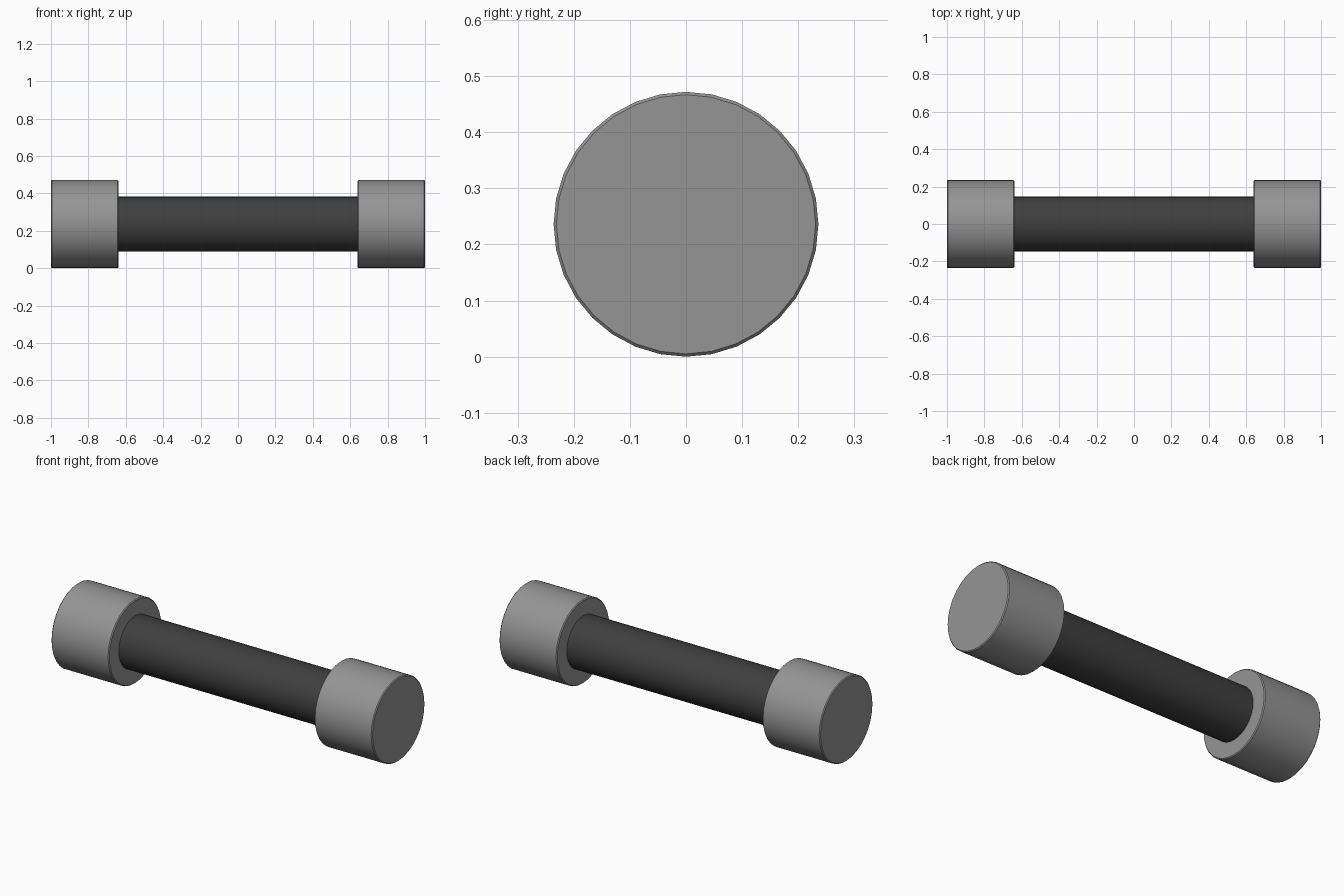
import bpy, bmesh, math
from mathutils import Matrix

if "Cube" in bpy.data.objects:
    bpy.data.objects.remove(bpy.data.objects["Cube"])

R = 0.236  # head radius, also height of the axis


def material(name, v):
    m = bpy.data.materials.new(name)
    m.diffuse_color = (v, v, v, 1)
    m.use_nodes = True
    m.node_tree.nodes["Principled BSDF"].inputs["Base Color"].default_value = m.diffuse_color
    return m


def rod(name, x0, x1, radius, mat, bevel=0.0):
    bm = bmesh.new()
    turn = Matrix.Translation(((x0 + x1) / 2, 0, R)) @ Matrix.Rotation(math.pi / 2, 4, 'Y')
    bmesh.ops.create_cone(bm, cap_ends=True, segments=32, radius1=radius,
                          radius2=radius, depth=x1 - x0, matrix=turn)
    if bevel:
        rims = [e for e in bm.edges if any(len(f.verts) > 4 for f in e.link_faces)]
        bmesh.ops.bevel(bm, geom=rims, offset=bevel, segments=1, affect='EDGES')
    me = bpy.data.meshes.new(name)
    bm.to_mesh(me)
    bm.free()
    me.materials.append(mat)
    ob = bpy.data.objects.new(name, me)
    bpy.context.collection.objects.link(ob)
    bpy.context.view_layer.objects.active = ob
    ob.select_set(True)
    bpy.ops.object.shade_smooth_by_angle(angle=math.radians(30))
    ob.select_set(False)


steel = material("mid_grey", 0.30)
rubber = material("dark_grey", 0.05)

# Grip between the two weights
rod("grip", -0.66, 0.66, 0.147, rubber)
# Weights with a thin chamfer on their rims
rod("left_weight", -1.0, -0.64, R, steel, 0.005)
rod("right_weight", 0.64, 1.0, R, steel, 0.005)
